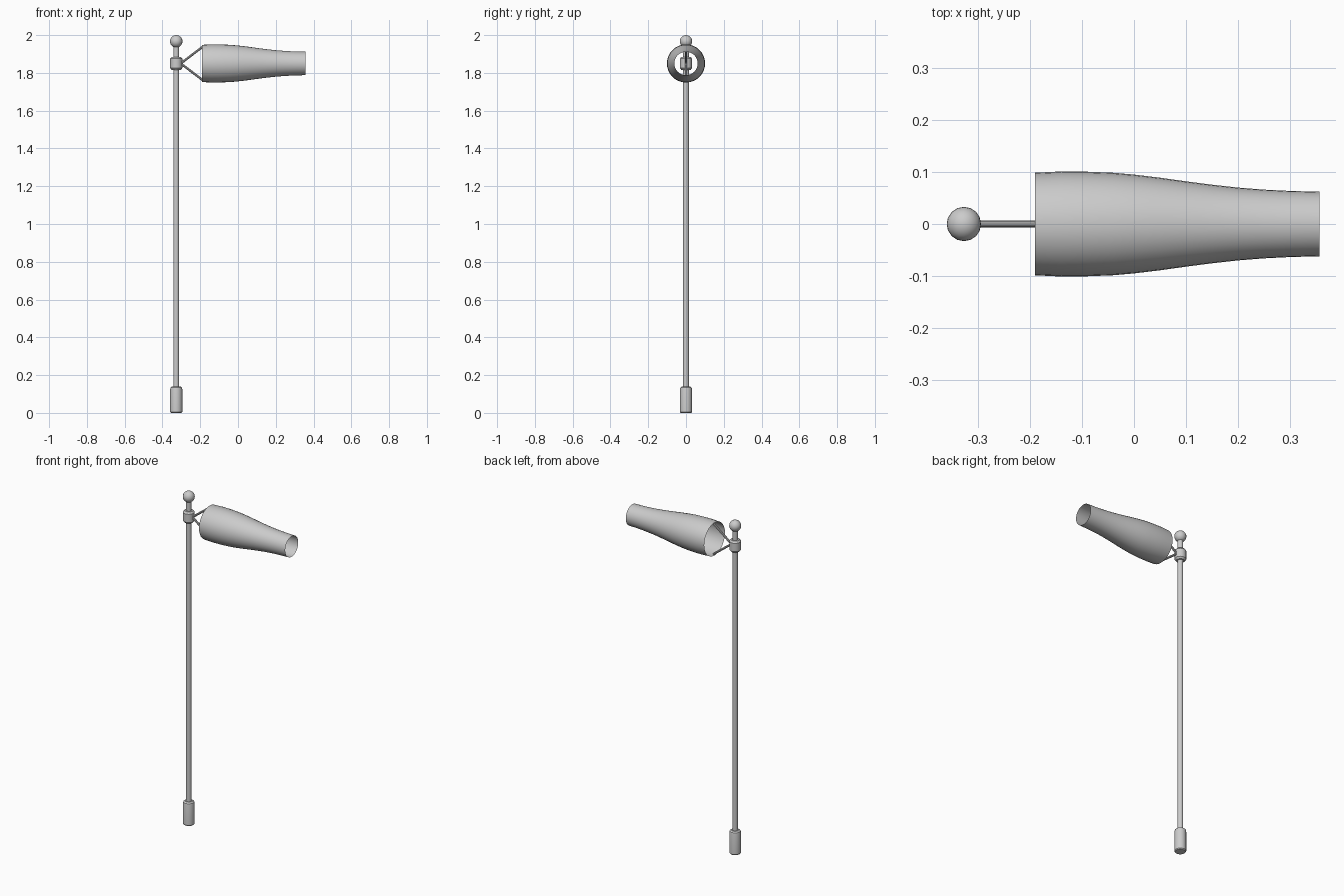
import bpy, math
from mathutils import Matrix, Vector

if "Cube" in bpy.data.objects:
    bpy.data.objects.remove(bpy.data.objects["Cube"])

POLE_X, SOCK_Z = -0.327, 1.85


def finish(obj, angle=35):
    bpy.ops.object.select_all(action='DESELECT')
    obj.select_set(True)
    bpy.context.view_layer.objects.active = obj
    bpy.ops.object.shade_smooth_by_angle(angle=math.radians(angle))


def lathe(name, profile, sides, matrix, capped=True):
    """Revolve (radius, height) points around local z, then place with matrix."""
    verts, faces = [], []
    for r, h in profile:
        for i in range(sides):
            a = 2 * math.pi * i / sides
            verts.append(matrix @ Vector((r * math.cos(a), r * math.sin(a), h)))
    for k in range(len(profile) - 1):
        for i in range(sides):
            j = (i + 1) % sides
            a, b = k * sides, (k + 1) * sides
            faces.append((a + i, a + j, b + j, b + i))
    if capped:
        faces.append(tuple(reversed(range(sides))))
        top = (len(profile) - 1) * sides
        faces.append(tuple(range(top, top + sides)))
    mesh = bpy.data.meshes.new(name)
    mesh.from_pydata(verts, [], faces)
    obj = bpy.data.objects.new(name, mesh)
    bpy.context.collection.objects.link(obj)
    finish(obj)
    return obj


upright = Matrix.Translation((POLE_X, 0, 0))

# Pole with its ground sleeve and swivel collar
lathe("pole", [(0.0155, 0.01), (0.0155, 1.95)], 16, upright)
lathe("ground_sleeve", [(0.028, 0), (0.032, 0.005), (0.032, 0.125),
                        (0.030, 0.134), (0.022, 0.14)], 20, upright)
lathe("swivel_collar", [(0.024, 1.815), (0.032, 1.825), (0.032, 1.875),
                        (0.024, 1.885)], 20, upright)

# Ball finial
bpy.ops.mesh.primitive_uv_sphere_add(segments=16, ring_count=12, radius=0.033,
                                     location=(POLE_X, 0, 1.967))
bpy.context.object.name = "finial_ball"
finish(bpy.context.object, 60)

# Two struts from the collar to the mouth of the sock
for name, side in (("upper_strut", 1), ("lower_strut", -1)):
    start = Vector((POLE_X + 0.024, 0, SOCK_Z))
    end = Vector((-0.185, 0, SOCK_Z + side * 0.09))
    d = end - start
    m = Matrix.Translation(start) @ d.to_track_quat('Z', 'Y').to_matrix().to_4x4()
    lathe(name, [(0.0065, 0), (0.0065, d.length)], 10, m)

# Tapering open wind sock
sock_profile = [(0.0985, -0.19), (0.101, -0.14), (0.1005, -0.09), (0.0985, -0.04),
                (0.095, 0.0), (0.089, 0.05), (0.082, 0.10), (0.0755, 0.15),
                (0.070, 0.20), (0.066, 0.25), (0.0635, 0.30), (0.062, 0.357)]
along_x = Matrix.Translation((0, 0, SOCK_Z)) @ Matrix.Rotation(math.pi / 2, 4, 'Y')
lathe("wind_sock", sock_profile, 32, along_x, capped=False)
